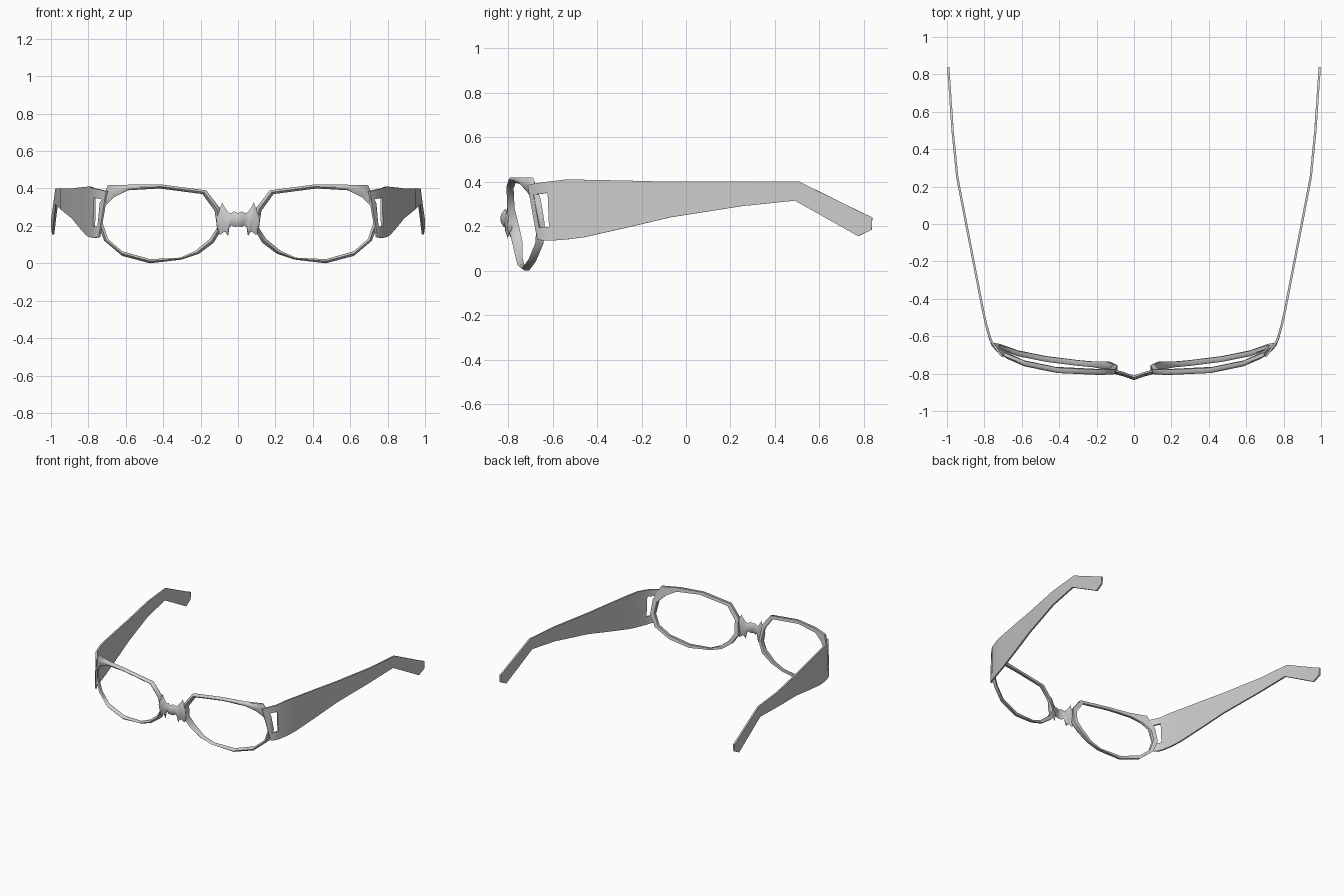
import bpy, bmesh, math

if "Cube" in bpy.data.objects:
    bpy.data.objects.remove(bpy.data.objects["Cube"])

grey = bpy.data.materials.new("frame grey")
grey.diffuse_color = (0.6, 0.6, 0.6, 1)
grey.use_nodes = True
grey.node_tree.nodes["Principled BSDF"].inputs["Base Color"].default_value = grey.diffuse_color


def lerp_table(table, t):
    """Piecewise linear lookup in a list of (t, value)."""
    if t <= table[0][0]:
        return table[0][1]
    for (a, va), (b, vb) in zip(table, table[1:]):
        if t <= b:
            return va + (vb - va) * (t - a) / (b - a)
    return table[-1][1]


# Plan curve of the front, leaning back towards the bottom
FRONT = [(0, -.835), (.05, -.825), (.2, -.81), (.4, -.80), (.6, -.76), (.7, -.715), (.78, -.675)]
# Plan curve of the temple
SIDE = [(-.71, .70), (-.65, .755), (-.6, .775), (-.5, .80), (0, .897),
        (.25, .945), (.5, .97), (.84, .993)]


def front_y(x, z):
    return lerp_table(FRONT, x) + .05 * (.42 - z) / .42 * min(1, x / .12)


def finish(name, bm, angle):
    bmesh.ops.recalc_face_normals(bm, faces=bm.faces)
    me = bpy.data.meshes.new(name)
    bm.to_mesh(me)
    bm.free()
    ob = bpy.data.objects.new(name, me)
    bpy.context.collection.objects.link(ob)
    me.materials.append(grey)
    mod = ob.modifiers.new("mirror", 'MIRROR')
    mod.use_clip = True
    bpy.ops.object.select_all(action='DESELECT')
    ob.select_set(True)
    bpy.context.view_layer.objects.active = ob
    bpy.ops.object.shade_smooth_by_angle(angle=math.radians(angle))


def skin(bm, rings):
    """Join neighbouring closed rings with quads."""
    for r, s in zip(rings, rings[1:]):
        for i in range(len(r)):
            j = (i + 1) % len(r)
            bm.faces.new((r[i], r[j], s[j], s[i]))


# Rims: a five-sided section swept between inner and outer outlines
INNER = [(.725, .22), (.715, .30), (.66, .355), (.59, .39), (.42, .40), (.19, .37), (.125, .28),
         (.112, .19), (.15, .13), (.23, .065), (.31, .03), (.47, .022), (.62, .065), (.695, .13)]
OUTER = [(.75, .21), (.74, .32), (.695, .418), (.58, .42), (.40, .42), (.17, .39), (.10, .30),
         (.088, .18), (.13, .11), (.21, .05), (.30, .02), (.47, .0), (.62, .04), (.715, .12)]
SECTION = [(0, 1), (0, .35), (.5, 0), (1, .35), (1, 1)]   # across, depth
bm = bmesh.new()
rings = []
for (xi, zi), (xo, zo) in zip(INNER, OUTER):
    depth = .045 if xi < .2 and zi < .25 else .03        # deeper beside the nose
    ring = []
    for a, d in SECTION:
        x, z = xi + (xo - xi) * a, zi + (zo - zi) * a
        ring.append(bm.verts.new((x, front_y(x, z) + d * depth, z)))
    rings.append(ring)
skin(bm, rings + rings[:1])
finish("rims", bm, 55)

# Bridge: rounded bulb flaring into pointed lobes; each station is x, bottom z, top z
BRIDGE = [(0, .198, .268), (.02, .193, .278), (.036, .204, .268), (.046, .19, .27),
          (.053, .145, .275), (.065, .165, .29), (.075, .168, .305), (.085, .16, .326),
          (.095, .15, .295), (.108, .165, .305), (.114, .20, .27)]
bm = bmesh.new()
rings = []
for x, zb, zt in BRIDGE:
    y = front_y(x, .25)
    mid, half = (zb + zt) / 2, (zt - zb) / 2
    points = [(-1, .014), (-.5, .003), (0, 0), (.5, .003), (1, .014), (.5, .024), (-.5, .024)]
    rings.append([bm.verts.new((x, y + d, mid + half * f)) for f, d in points])
skin(bm, rings)
bm.faces.new(rings[-1])
finish("bridge", bm, 60)

# Temples: curved sheets with a slot by the hinge
# Each station: bottom y, bottom z, top y, top z
STATIONS = [(-.665, .14, -.71, .385), (-.648, .137, -.69, .39), (-.612, .135, -.622, .40),
            (-.54, .14, -.54, .41), (-.46, .15, -.46, .409), (-.26, .195, -.26, .405),
            (-.07, .24, -.07, .40), (.25, .29, .25, .40), (.49, .315, .51, .40),
            (.775, .155, .80, .257), (.835, .185, .838, .24)]
ROWS = [0, .23, .81, 1]
HALF = .006
bm = bmesh.new()
sheets = []
for offset in (-HALF, HALF):
    cols = []
    for yb, zb, yt, zt in STATIONS:
        col = []
        for f in ROWS:
            y = yb + (yt - yb) * f
            # Offset across the plan curve
            slope = (lerp_table(SIDE, y + .03) - lerp_table(SIDE, y - .03)) / .06
            k = offset / math.hypot(1, slope)
            col.append(bm.verts.new((lerp_table(SIDE, y) + k, y - slope * k,
                                     zb + (zt - zb) * f)))
        cols.append(col)
    sheets.append(cols)
for cols in sheets:
    for c in range(len(cols) - 1):
        for r in range(3):
            if (c, r) != (1, 1):            # leave the slot open
                bm.faces.new((cols[c][r], cols[c + 1][r], cols[c + 1][r + 1], cols[c][r + 1]))
# Close the outer border and the slot between both sheets
last = len(STATIONS) - 1
border = ([(c, 0) for c in range(last)] + [(last, r) for r in range(3)]
          + [(c, 3) for c in range(last, 0, -1)] + [(0, r) for r in (3, 2, 1)])
for loop in (border, [(1, 1), (2, 1), (2, 2), (1, 2)]):
    for (c, r), (d, s) in zip(loop, loop[1:] + loop[:1]):
        bm.faces.new((sheets[0][c][r], sheets[0][d][s], sheets[1][d][s], sheets[1][c][r]))
finish("temples", bm, 40)
